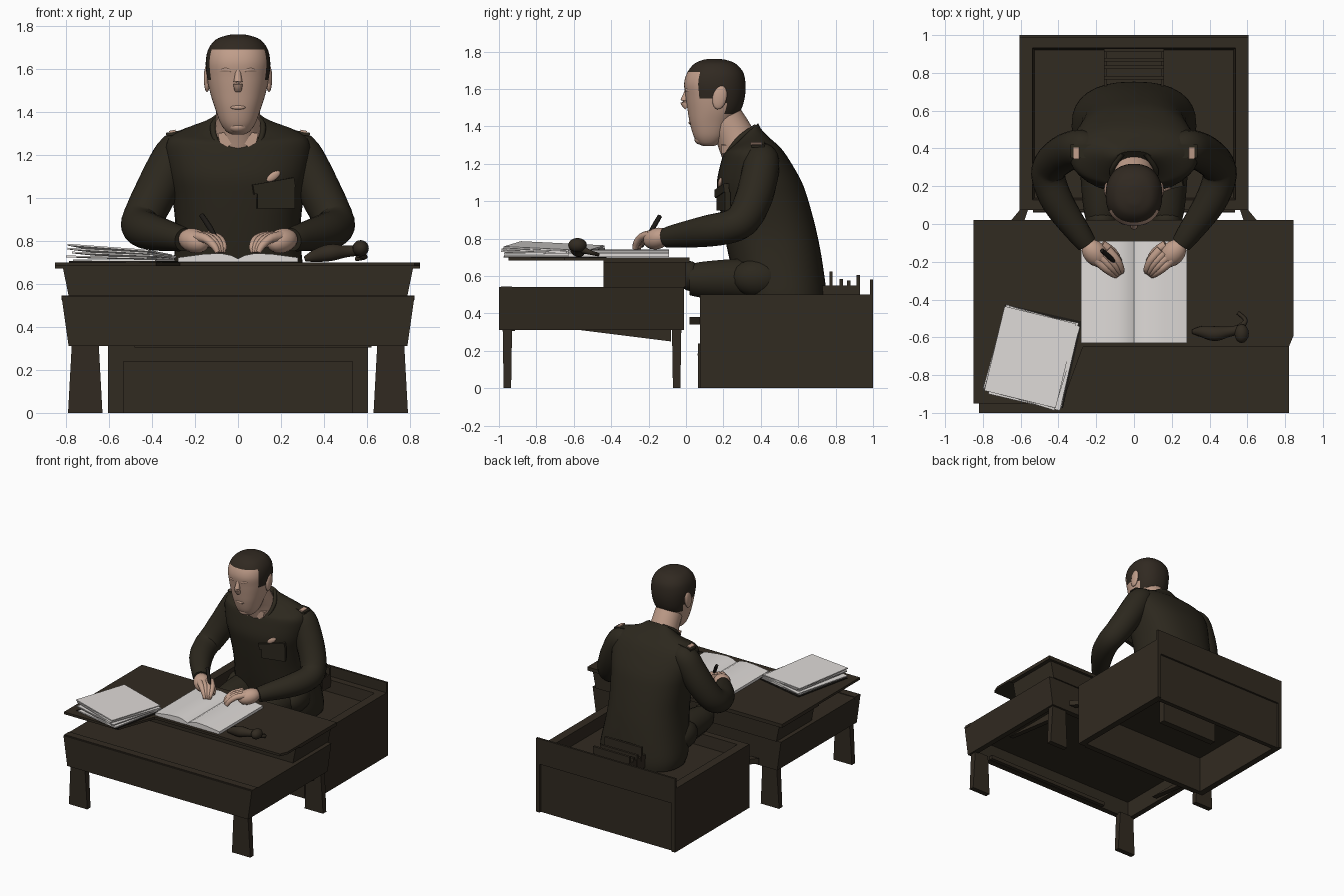
import bpy, bmesh
from math import cos, sin, pi, radians
from mathutils import Vector, Matrix, Euler

cube = bpy.data.objects.get("Cube")
if cube:
    bpy.data.objects.remove(cube)


def material(name, r, g, b):
    m = bpy.data.materials.new(name)
    m.use_nodes = True
    m.diffuse_color = (r, g, b, 1)
    m.node_tree.nodes["Principled BSDF"].inputs["Base Color"].default_value = (r, g, b, 1)
    return m


WOOD = material("dark wood", .031, .0235, .015)
CLOTH = material("olive cloth", .025, .0205, .0125)
HAIR = material("brown hair", .03, .022, .015)
SKIN = material("skin", .53, .34, .255)
PAPER = material("paper", .74, .71, .69)
BLACK = material("black", .012, .010, .008)


def finish(name, bm, mat, smooth=False):
    bmesh.ops.recalc_face_normals(bm, faces=bm.faces)
    me = bpy.data.meshes.new(name)
    bm.to_mesh(me)
    bm.free()
    me.materials.append(mat)
    if smooth:
        me.polygons.foreach_set("use_smooth", [True] * len(me.polygons))
        me.set_sharp_from_angle(angle=radians(50))
    ob = bpy.data.objects.new(name, me)
    bpy.context.collection.objects.link(ob)
    return ob


def box(name, loc, size, mat, rot=(0, 0, 0), taper=(1, 1), sinks=()):
    """Box; taper scales the bottom in x and y, sinks lists (side, rim, depth) recesses."""
    bm = bmesh.new()
    bmesh.ops.create_cube(bm, size=1)
    for v in bm.verts:
        if v.co.z < 0:
            v.co.x *= taper[0]
            v.co.y *= taper[1]
        v.co = Vector(a * b for a, b in zip(v.co, size))
    bm.normal_update()
    for side, rim, depth in sinks:
        f = max(bm.faces, key=lambda f: f.normal.z * side)
        for width in (rim, .015):
            bmesh.ops.inset_region(bm, faces=[f], thickness=width)
        bmesh.ops.translate(bm, verts=f.verts, vec=(0, 0, -side * depth))
    bm.transform(Matrix.Translation(loc) @ Euler(rot).to_matrix().to_4x4())
    return finish(name, bm, mat)


def prism(name, pts, axis, a, b, mat, smooth=False):
    """Flat outline pushed along one axis from a to b."""
    def place(p, h):
        return {"x": (h, p[0], p[1]), "y": (p[0], h, p[1]), "z": (p[0], p[1], h)}[axis]
    bm = bmesh.new()
    lo = [bm.verts.new(place(p, a)) for p in pts]
    hi = [bm.verts.new(place(p, b)) for p in pts]
    bm.faces.new(lo)
    bm.faces.new(hi)
    for i in range(len(pts)):
        j = (i + 1) % len(pts)
        bm.faces.new((lo[i], lo[j], hi[j], hi[i]))
    return finish(name, bm, mat, smooth)


def resample(keys, n):
    """Smooth curve through the key tuples."""
    out = []
    for i in range(len(keys) - 1):
        p = [Vector(keys[min(max(i + k, 0), len(keys) - 1)]) for k in (-1, 0, 1, 2)]
        for t in (k / n for k in range(n)):
            out.append(.5 * (2 * p[1] + (p[2] - p[0]) * t
                             + (2 * p[0] - 5 * p[1] + 4 * p[2] - p[3]) * t * t
                             + (3 * p[1] - p[0] - 3 * p[2] + p[3]) * t ** 3))
    return out + [Vector(keys[-1])]


def skin(name, rings, mat):
    bm = bmesh.new()
    loops = [[bm.verts.new(c) for c in ring] for ring in rings]
    n = len(loops[0])
    for a, b in zip(loops, loops[1:]):
        for i in range(n):
            bm.faces.new((a[i], a[(i + 1) % n], b[(i + 1) % n], b[i]))
    bm.faces.new(loops[0])
    bm.faces.new(loops[-1])
    return finish(name, bm, mat, True)


def body(name, keys, mat, power=2.0, n=4, sides=32):
    """Stack of level rings, each: height, front y, back y, half width, tilt."""
    rings = []
    for z, y0, y1, rx, tilt in resample(keys, n):
        ring = []
        for k in range(sides):
            c, s = cos(2 * pi * k / sides), sin(2 * pi * k / sides)
            x = rx * abs(c) ** (2 / power) * (1 if c > 0 else -1)
            dy = (y1 - y0) / 2 * abs(s) ** (2 / power) * (1 if s > 0 else -1)
            ring.append((x, (y0 + y1) / 2 + dy, z + tilt * dy))
        rings.append(ring)
    return skin(name, rings, mat)


def tube(name, keys, mat, n=4, sides=14):
    """Round limb through points, each: x, y, z, radius."""
    pts = resample(keys, n)
    rings = []
    for i, p in enumerate(pts):
        d = (pts[min(i + 1, len(pts) - 1)] - pts[max(i - 1, 0)]).xyz
        q = d.to_track_quat("Z", "Y")
        rings.append([p.xyz + q @ Vector((cos(t), sin(t), 0)) * p.w
                      for t in (2 * pi * k / sides for k in range(sides))])
    return skin(name, rings, mat)


def ball(name, loc, size, mat, rot=(0, 0, 0)):
    bm = bmesh.new()
    bmesh.ops.create_uvsphere(bm, u_segments=16, v_segments=10, radius=1)
    bm.transform(Matrix.LocRotScale(Vector(loc), Euler(rot), Vector(size)))
    return finish(name, bm, mat, True)


# Desk
prism("desk_top", [(-.85, .02), (.845, .02), (.845, -.44), (-.85, -.44)], "z", .672, .7, WOOD)
prism("desk_top_front", [(-.85, -.43), (.845, -.43), (.845, -.59), (.82, -.65), (-.27, -.65),
                         (-.38, -.95), (-.85, -.95)], "z", .682, .7, WOOD)
box("desk_upper_body", (0, -.22, .61), (1.63, .44, .14), WOOD, taper=(.965, 1))
box("desk_lower_body", (0, -.505, .425), (1.64, .99, .23), WOOD, taper=(.96, 1), sinks=[(-1, .06, .13)])
box("desk_drawer_lip", (0, -.96, .535), (1.64, .06, .02), WOOD)
box("desk_apron", (.07, -.93, .32), (1.1, .03, .03), WOOD)
for s in (1, -1):
    for y, name in ((-.955, "front_leg"), (-.05, "back_leg")):
        box(name, (s * .71, y, .16), (.125, .05, .32), WOOD, taper=(1.28, .8))
    prism("desk_rail", [(-.6, .315), (-.08, .25), (-.08, .315)], "x", s * .68, s * .72, WOOD)

# Chair
box("chair_body", (0, .53, .25), (1.18, .91, .5), WOOD, sinks=[(1, .075, .09), (-1, .05, .28)])
box("chair_back_board", (0, .992, .48), (1.21, .016, .2), WOOD)
box("chair_underside_bar", (0, .62, .18), (.5, .05, .2), WOOD)
box("chair_front_panel", (0, .071, .12), (1.07, .012, .24), WOOD)
box("chair_front_panel_cap", (0, .068, .18), (1.07, .014, .012), WOOD)
for s in (1, -1):
    box("chair_side", (s * .59, .5375, .25), (.03, .925, .5), WOOD)
    prism("chair_wing", [(s * .56, .08), (s * .6, .08), (s * .65, .02), (s * .58, .02)], "z", .34, .38, WOOD)
    box("rack_side", (s * .15, .83, .5), (.015, .2, .1), WOOD)
for y, z in ((.775, .57), (.83, .53), (.87, .52), (.92, .55)):
    box("rack_bar", (0, y, z), (.32, .018, .11), WOOD)

# Torso and legs
body("jacket", [(.42, .32, .75, .32, 0), (.5, .28, .752, .33, 0), (.7, .23, .725, .30, 0),
                (.85, .2, .695, .29, 0), (1, .175, .655, .305, 0), (1.1, .165, .62, .325, 0),
                (1.2, .185, .565, .34, 0), (1.265, .2, .51, .33, .1), (1.3, .21, .45, .28, .3),
                (1.325, .215, .405, .17, .6), (1.345, .225, .385, .115, .9)], CLOTH, 2.4)
for s in (1, -1):
    tube("thigh", [(s * .15, .55, .56, .13), (s * .17, .3, .58, .115), (s * .17, .1, .58, .1),
                   (s * .17, .02, .58, .085)], CLOTH)
    ball("knee", (s * .17, .02, .6), (.08, .06, .08), CLOTH)
    ball("jacket_skirt", (s * .24, .38, .59), (.09, .14, .1), CLOTH)

    # Arms
    tube("sleeve", [(s * .22, .41, 1.23, .075), (s * .28, .405, 1.215, .095), (s * .335, .39, 1.12, .1),
                    (s * .39, .36, 1.01, .099), (s * .44, .31, .91, .094), (s * .452, .24, .865, .089),
                    (s * .40, .11, .84, .084), (s * .29, -.05, .815, .064),
                    (s * .25, -.105, .805, .054)], CLOTH, sides=20)

    # Hands
    ball("palm", (s * .205, -.155, .8), (.062, .085, .056), SKIN, (.25, 0, s * -.75))
    for k in range(4):
        a, b = .02 * k, .018 * k
        tube("finger", [(s * (.2 - a), -.19 + b, .82, .025), (s * (.15 - a), -.235 + b * .8, .81, .022),
                        (s * (.11 - a * .7), -.265 + b * .4, .775, .018),
                        (s * (.095 - a * .4), -.275 + b * .4, .745, .012)], SKIN, 3, 8)
    tube("thumb", [(s * .17, -.11, .8, .026), (s * .11, -.15, .785, .022),
                   (s * .075, -.2, .76, .014)], SKIN, 3, 8)

    # Shoulder straps and shirt collar
    box("shoulder_strap", (s * .25, .385, 1.308), (.17, .07, .016), CLOTH, (0, s * .17, 0))
    box("shoulder_badge", (s * .305, .375, 1.309), (.03, .06, .009), SKIN, (0, s * .2, 0))
    prism("shirt_collar", [(0, 1.31), (s * .095, 1.3), (s * .085, 1.255), (s * .05, 1.235), (0, 1.28)],
          "y", .19, .225, SKIN)
    tube("jacket_collar", [(s * .06, .205, 1.22, .008), (s * .1, .225, 1.26, .012),
                           (s * .115, .29, 1.34, .014), (s * .06, .372, 1.4, .012)], CLOTH)

# Chest pocket and badge
box("pocket", (.175, .2, 1.0), (.18, .03, .1), CLOTH, (0, 0, .25))
box("pocket_flap", (.165, .192, 1.055), (.2, .03, .045), CLOTH, (0, -.17, .25))
ball("chest_badge", (.165, .182, 1.1), (.038, .009, .018), SKIN, (0, -.6, .25))

# Head, with hair chosen by position
tube("neck", [(0, .31, 1.24, .115), (0, .255, 1.36, .103), (0, .2, 1.45, .1)], SKIN, sides=20)
head = body("head", [(1.295, .09, .15, .03, 0), (1.31, .065, .18, .056, 0), (1.35, .04, .215, .083, 0),
                     (1.42, .02, .25, .108, 0), (1.49, .008, .295, .13, 0), (1.56, -.002, .315, .144, 0),
                     (1.63, -.01, .318, .15, 0), (1.69, .008, .305, .138, 0), (1.735, .045, .265, .103, 0),
                     (1.755, .09, .215, .05, 0), (1.76, .12, .18, .015, 0)], SKIN, 2.25, 6, 48)
head.data.materials.append(HAIR)
for f in head.data.polygons:
    x, y, z = f.center
    top = z > 1.69 - .5 * max(0, y - .06)
    side = y > .07 and z > 1.55
    nape = y > .21 and z > 1.465
    f.material_index = int(top or side or nape)
tube("nose", [(0, .012, 1.605, .014), (0, -.002, 1.565, .016), (0, -.01, 1.53, .021),
              (0, .008, 1.5, .017)], SKIN, sides=10)
ball("chin", (0, .08, 1.33), (.045, .035, .028), SKIN)
ball("lips", (0, .024, 1.42), (.035, .01, .01), SKIN)
for s in (1, -1):
    ball("ear", (s * .144, .18, 1.555), (.015, .038, .065), SKIN, (-.2, 0, 0))
    tube("brow", [(s * .02, .003, 1.59, .009), (s * .06, .008, 1.595, .01),
                  (s * .1, .04, 1.585, .007)], SKIN, sides=8)

# Open book
for s in (1, -1):
    prism("book_page", [(0, .716), (s * .03, .732), (s * .08, .742), (s * .16, .738), (s * .28, .722),
                        (s * .28, .702), (0, .702)], "y", -.63, -.09, PAPER, True)

# Paper stack
for i, (dx, dy, turn) in enumerate([(.01, 0, -.2), (-.01, .01, -.27), (.01, -.01, -.23), (0, 0, -.3),
                                    (-.01, .005, -.24)]):
    box("paper_sheet", (-.54 + dx, -.71 + dy, .709 + .012 * i), (.39, .46, .008), PAPER,
        (-.012 * i, .018 * i, turn))
box("paper_folder", (-.53, -.7, .702), (.42, .47, .006), BLACK, (0, 0, -.22))

# Pen and smoking pipe
tube("pen", [(-.17, -.14, .92, .012), (-.13, -.175, .86, .013), (-.07, -.235, .755, .006)], BLACK, 2, 8)
tube("pipe_stem", [(.31, -.57, .715, .012), (.36, -.57, .73, .03), (.43, -.58, .745, .04),
                   (.5, -.57, .75, .028), (.56, -.56, .755, .025)], WOOD)
ball("pipe_bowl", (.57, -.58, .765), (.038, .05, .038), WOOD)
tube("pipe_mouthpiece", [(.56, -.55, .74, .02), (.59, -.51, .725, .012), (.55, -.47, .715, .01)], WOOD)
